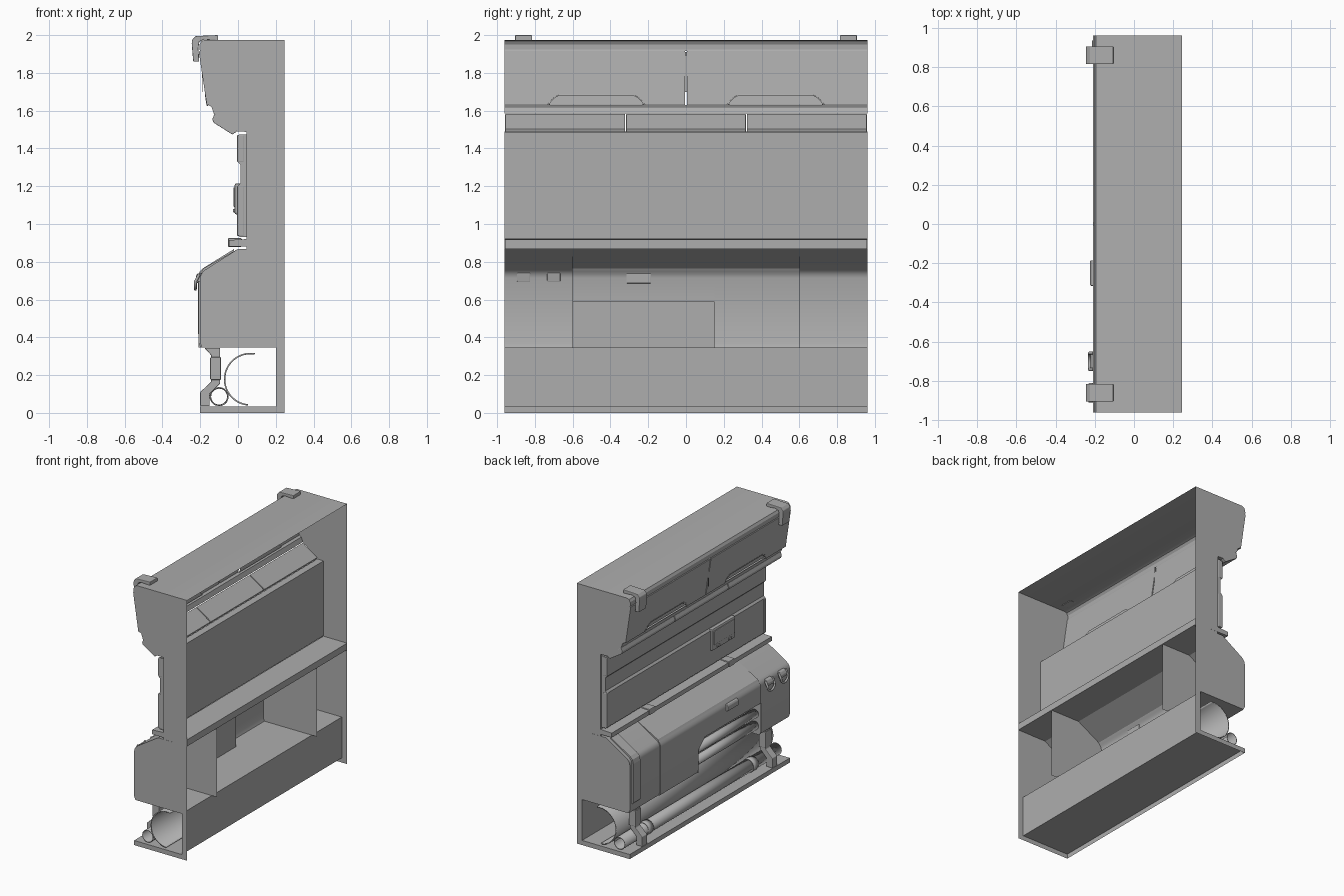
import bpy, math
from mathutils import Vector

if "Cube" in bpy.data.objects:
    bpy.data.objects.remove(bpy.data.objects["Cube"])

# Dark grey paint shared by every part
PAINT = bpy.data.materials.new("dark_grey_paint")
PAINT.diffuse_color = (.42, .42, .42, 1)
PAINT.use_nodes = True
PAINT.node_tree.nodes["Principled BSDF"].inputs["Base Color"].default_value = PAINT.diffuse_color


def mesh(name, verts, faces, smooth=None, bevel=0):
    me = bpy.data.meshes.new(name)
    me.from_pydata([tuple(v) for v in verts], [], faces)
    me.update()
    me.materials.append(PAINT)
    ob = bpy.data.objects.new(name, me)
    bpy.context.collection.objects.link(ob)
    if smooth:
        for p in me.polygons:
            p.use_smooth = True
        me.set_sharp_from_angle(angle=math.radians(smooth))
    if bevel:
        m = ob.modifiers.new("bevel", 'BEVEL')
        m.width, m.segments, m.limit_method = bevel, 2, 'ANGLE'
    return ob


def sheet(name, prof, y0, y1):
    """Open x-z profile swept along y as a single surface."""
    n = len(prof)
    v = [(x, y, z) for y in (y0, y1) for x, z in prof]
    return mesh(name, v, [(i, i + 1, n + i + 1, n + i) for i in range(n - 1)], 25)


def solid(name, pts, offset, bevel=0):
    """Planar 3D polygon pushed along an offset vector into a closed solid."""
    n = len(pts)
    v = [Vector(p) for p in pts]
    v += [p + Vector(offset) for p in v]
    f = [tuple(range(n))[::-1], tuple(range(n, 2 * n))]
    f += [(i, (i + 1) % n, n + (i + 1) % n, n + i) for i in range(n)]
    return mesh(name, v, f, None, bevel)


def prism(name, prof, y0, y1, bevel=0):
    return solid(name, [(x, y0, z) for x, z in prof], (0, y1 - y0, 0), bevel)


def box(name, x0, x1, y0, y1, z0, z1, bevel=0):
    return prism(name, [(x0, z0), (x1, z0), (x1, z1), (x0, z1)], y0, y1, bevel)


def arc(cx, cz, r, a0, a1, n):
    return [(cx + r * math.cos(math.radians(a0 + (a1 - a0) * i / n)),
             cz + r * math.sin(math.radians(a0 + (a1 - a0) * i / n))) for i in range(n + 1)]


def pipe(name, cx, cz, r, y0, y1, a0=0, a1=360, wall=.006, n=32):
    """Hollow pipe, r is the middle of the wall."""
    ob = sheet(name, arc(cx, cz, r, a0, a1, n), y0, y1)
    m = ob.modifiers.new("wall", 'SOLIDIFY')
    m.thickness, m.offset = wall, 0


def tube(name, pts, r):
    cu = bpy.data.curves.new(name, 'CURVE')
    cu.dimensions, cu.bevel_depth, cu.bevel_resolution = '3D', r, 3
    cu.use_fill_caps = True
    cu.materials.append(PAINT)
    sp = cu.splines.new('POLY')
    sp.points.add(len(pts) - 1)
    for p, c in zip(sp.points, pts):
        p.co = (*c, 1)
    bpy.context.collection.objects.link(bpy.data.objects.new(name, cu))


# Cross-section of the housing: roof, cabinet foot, wall and ledge, bench, pipe niche and base
ROOF = [(.245, 1.975), (-.175, 1.975), (-.193, 1.968), (-.204, 1.95), (-.205, 1.925), (-.2, 1.915)]
FOOT = [(-.157, 1.63), (-.14, 1.62), (-.128, 1.585)]
WALL = [(-.005, 1.49), (.045, 1.488), (.045, .92), (-.048, .915), (-.048, .882), (.12, .88),
        (.12, .868), (0, .868)]
NICHE = [(.2, .345), (.2, .035), (-.2, .035), (-.2, 0)]
L = .96


def bench(o, pocket=False):
    p = [(-.175 - o, .757 + o), (-.185 - o, .748), (-.195 - o, .735), (-.2 - o, .715)]
    p += [(-.2 - o, .59), (-.12, .59), (-.12, .345)] if pocket else [(-.2 - o, .37), (-.19 - o, .345)]
    return p


# Housing skin; the doors and light panels close the gaps between these sheets
sheet("roof", ROOF, -L, L)
sheet("cabinet_foot", FOOT, -L, L)
sheet("wall_and_ledge", WALL, -L, L)
for name, y0, y1, o, pocket in (("left", -L, -.6, 0, False), ("pocket", -.6, .15, .008, True),
                                ("middle", .15, .6, .008, False), ("right", .6, L, 0, False)):
    sheet(name + "_bench_bay", WALL[-1:] + bench(o, pocket) + NICHE[:1], y0, y1)
sheet("niche_and_base", NICHE, -L, L)
box("rear_shelf", .045, .245, -L + .001, L - .001, .868, .918)

# Flat end walls, inner partitions and pocket side
end = ROOF + FOOT + WALL + bench(0) + NICHE + [(.245, 0)]
for s, side in ((-1, "left"), (1, "right")):
    mesh(side + "_end_wall", [(x, s * L, z) for x, z in end], [tuple(range(len(end)))])
    part = [(.245, .868), (0, .868)] + bench(.008) + [(.2, .345), (.245, .345)]
    mesh(side + "_partition", [(x, s * .6, z) for x, z in part], [tuple(range(len(part)))])
mesh("pocket_side", [(-.208, .15, .345), (-.12, .15, .345), (-.12, .15, .59), (-.208, .15, .59)],
     [(0, 1, 2, 3)])
solid("pocket_chamfer", [(-.208, .15, .59), (-.208, .07, .59), (-.208, .15, .515)], (.088, 0, 0))
for z in (.41, .5):
    pipe("pocket_pipe", -.158, z, .03, -.598, .148, n=20)

# Upper cabinet doors with a notched hand grip along the bottom edge
a, b = Vector(ROOF[-1]).to_3d(), Vector(FOOT[0]).to_3d()
a, b = Vector((a.x, 0, a.y)), Vector((b.x, 0, b.y))
down, length = (b - a).normalized(), (b - a).length
normal = Vector((down.z, 0, -down.x))
grip = [(.73, 0), (.70, .035), (.67, .052), (.28, .052), (.25, .035), (.22, 0)]


def on_door(s, y, u):
    return a + down * u + Vector((0, s * y, 0))


for s in (-1, 1):
    notch = [(y, length - h) for y, h in grip]
    out = [(.004, length), (.004, 0), (L, 0), (L, length)] + notch
    solid("cabinet_door", [on_door(s, y, u) for y, u in out], normal * .008)
    mesh("grip_back", [on_door(s, y, u) - normal * .012 for y, u in notch], [tuple(range(6))])
    tube("grip_lip", [on_door(s, y, u) + normal * .004 for y, u in notch], .006)
box("door_seam", -.19, -.188, -.006, .006, 1.7, 1.91)

# Hook brackets over the cabinet top
hook = [(-.105, 1.97), (-.105, 2), (-.225, 1.995), (-.243, 1.975), (-.245, 1.955), (-.237, 1.86),
        (-.205, 1.86), (-.21, 1.93), (-.205, 1.965), (-.18, 1.977)]
for s in (-1, 1):
    prism("top_hook", hook, s * .86 - .045, s * .86 + .045, .004)

# Three tilted light panels below the cabinet
lamp = [(-.125, 1.583), (-.004, 1.502), (-.008, 1.488), (-.03, 1.474), (-.13, 1.537), (-.136, 1.555)]
for c in (-.64, 0, .64):
    prism("light_panel", lamp, c - .317, c + .317, .003)

# Middle wall panel with a sunken horizontal band
wall = [(.044, 1.475), (.008, 1.475), (-.003, 1.462), (-.003, 1.33), (.012, 1.315), (.012, 1.215),
        (-.001, 1.2), (-.001, .945), (.008, .932), (.044, .932)]
prism("wall_panel", wall, -.95, .95)
for s in (-1, 1):
    for z0, z1 in ((1.33, 1.47), (.937, 1.2)):
        box("wall_panel_trim", -.005, .03, s * .94 - .012, s * .94 + .012, z0, z1, .004)

# Small access plate with two studs
box("access_plate", -.018, .015, -.57, -.29, 1.05, 1.215, .01)
box("access_plate_cover", -.024, 0, -.55, -.31, 1.09, 1.195, .006)
for y in (-.5, -.36):
    box("access_stud", -.027, 0, y - .015, y + .015, 1.062, 1.08, .003)

# Ledge clamps
for y in (-.475, .475):
    box("ledge_clamp", -.053, .02, y - .035, y + .035, .879, .925, .005)

# Bench latch
latch = [(-.2, .738), (-.215, .738), (-.223, .725), (-.223, .69), (-.2, .685)]
prism("bench_latch", latch, -.315, -.185, .004)

# Hanging rings on the left bench bay
for y in (-.86, -.7):
    prism("ring_mount", [(-.19, .742), (-.21, .735), (-.222, .715), (-.222, .695), (-.198, .695)],
          y - .035, y + .035, .004)
    ring = [(-.205, y - .042, .735), (-.222, y - .042, .70)]
    ring += [(-.226, y + .042 * math.cos(t), .695 + .04 * math.sin(t))
             for t in (math.pi + math.pi * i / 12 for i in range(13))]
    ring += [(-.222, y + .042, .70), (-.205, y + .042, .735)]
    tube("hanging_ring", ring, .008)

# Raised strap wrapped over the right bench bay
strap = [(-.02, .868), (-.185, .766), (-.205, .745), (-.213, .715), (-.213, .42), (-.201, .405),
         (-.201, .715), (-.196, .736), (-.176, .758), (-.02, .857)]
prism("bench_strap", strap, .85, .935)

# Niche pipes: large open half pipe, small pipe and its collars
pipe("large_open_pipe", .065, .178, .136, -.94, .94, 80, 265, .008)
pipe("small_pipe", -.1, .086, .044, -.94, .94, wall=.004)
for y in (-.63, .63):
    pipe("small_pipe_collar", -.1, .086, .048, y - .03, y + .03, wall=.005)

# Pipe supports standing between base and bench
leg = [(-.2, .036), (-.2, .11), (-.142, .165), (-.142, .305), (-.178, .344), (-.095, .344),
       (-.095, .155), (-.15, .1), (-.15, .036)]
for s in (-1, 1):
    prism("pipe_support", leg, s * .78 - .03, s * .78 + .03, .004)
    box("support_sleeve", -.147, -.09, s * .78 - .037, s * .78 + .037, .175, .295, .005)
